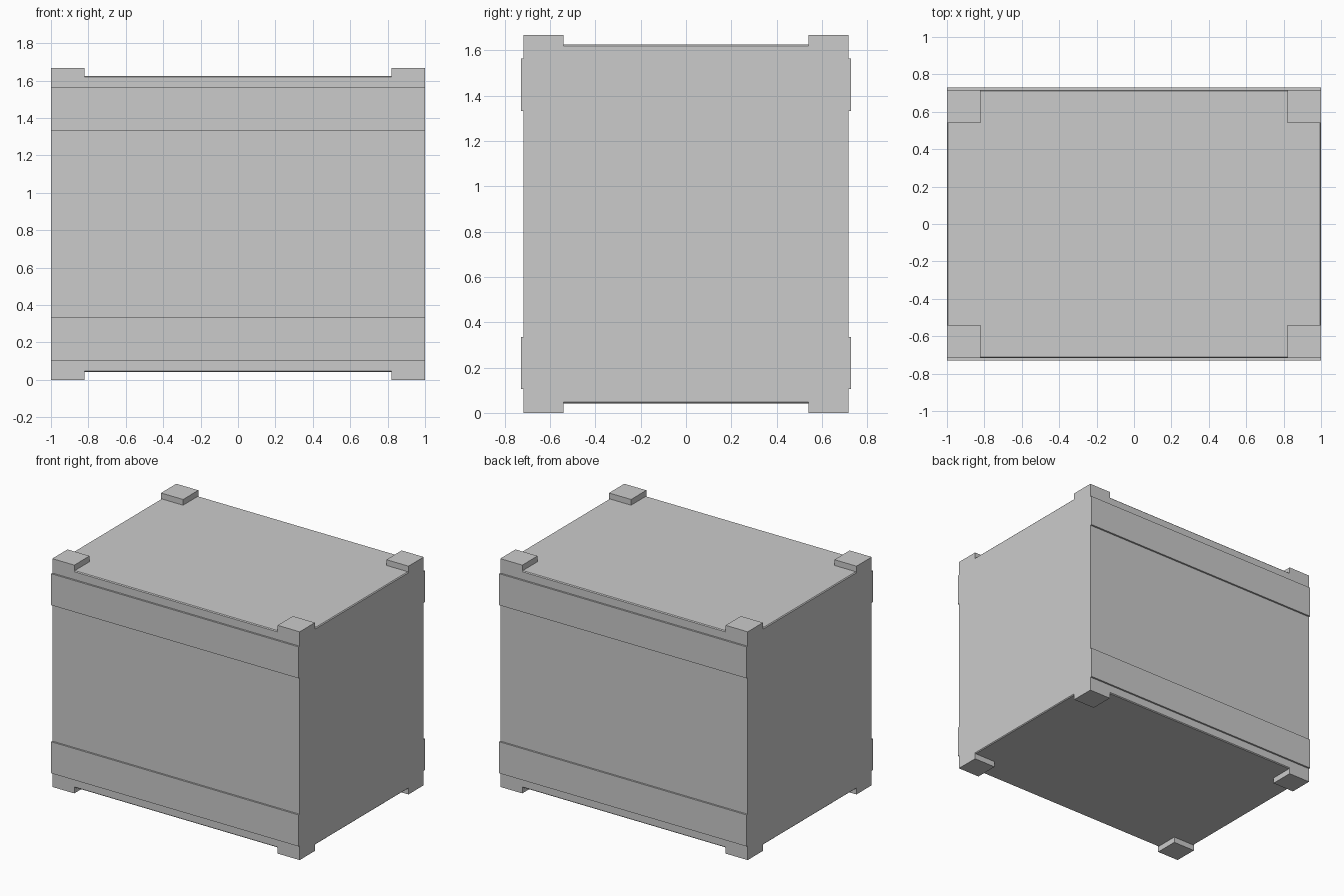
import bpy
import bmesh

if "Cube" in bpy.data.objects:
    bpy.data.objects.remove(bpy.data.objects["Cube"])

HX, HY = 1.0, 0.716      # half width and half depth of the crate body
HEIGHT = 1.668
FOOT_H = 0.042           # how far the corner blocks stand out
LIP = 0.006              # small chamfer round the lid and base
MID = HEIGHT / 2


def box(name, x0, x1, y0, y1, z0, z1):
    bm = bmesh.new()
    bmesh.ops.create_cube(bm, size=1)
    for v in bm.verts:
        v.co.x = x1 if v.co.x > 0 else x0
        v.co.y = y1 if v.co.y > 0 else y0
        v.co.z = z1 if v.co.z > 0 else z0
    mesh = bpy.data.meshes.new(name)
    bm.to_mesh(mesh)
    bm.free()
    obj = bpy.data.objects.new(name, mesh)
    bpy.context.collection.objects.link(obj)
    return obj


# Crate body, chamfered only along the lid and base outlines
body = box("crate_body", -HX, HX, -HY, HY, FOOT_H, HEIGHT - FOOT_H)
bm = bmesh.new()
bm.from_mesh(body.data)
rims = [e for e in bm.edges if abs(e.verts[0].co.z - e.verts[1].co.z) < 1e-4]
bmesh.ops.bevel(bm, geom=rims, offset=LIP, segments=1, affect='EDGES')
bm.to_mesh(body.data)
bm.free()

# Corner blocks, flush with the walls
for level, z0, z1 in (("bottom", 0, FOOT_H + LIP),
                      ("top", HEIGHT - FOOT_H - LIP, HEIGHT)):
    for side, sx in (("left", -1), ("right", 1)):
        for face, sy in (("front", -1), ("back", 1)):
            xs = sorted((sx * 0.822, sx * HX))
            ys = sorted((sy * 0.54, sy * HY))
            box(f"{level}_{face}_{side}_corner_block", *xs, *ys, z0, z1)

# Raised bands on the front and back walls
for level, z0, z1 in (("lower", 0.105, 0.335),
                      ("upper", HEIGHT - 0.335, HEIGHT - 0.105)):
    for face, sy in (("front", -1), ("back", 1)):
        ys = sorted((sy * HY, sy * 0.729))
        box(f"{level}_{face}_band", -HX, HX, *ys, z0, z1)
